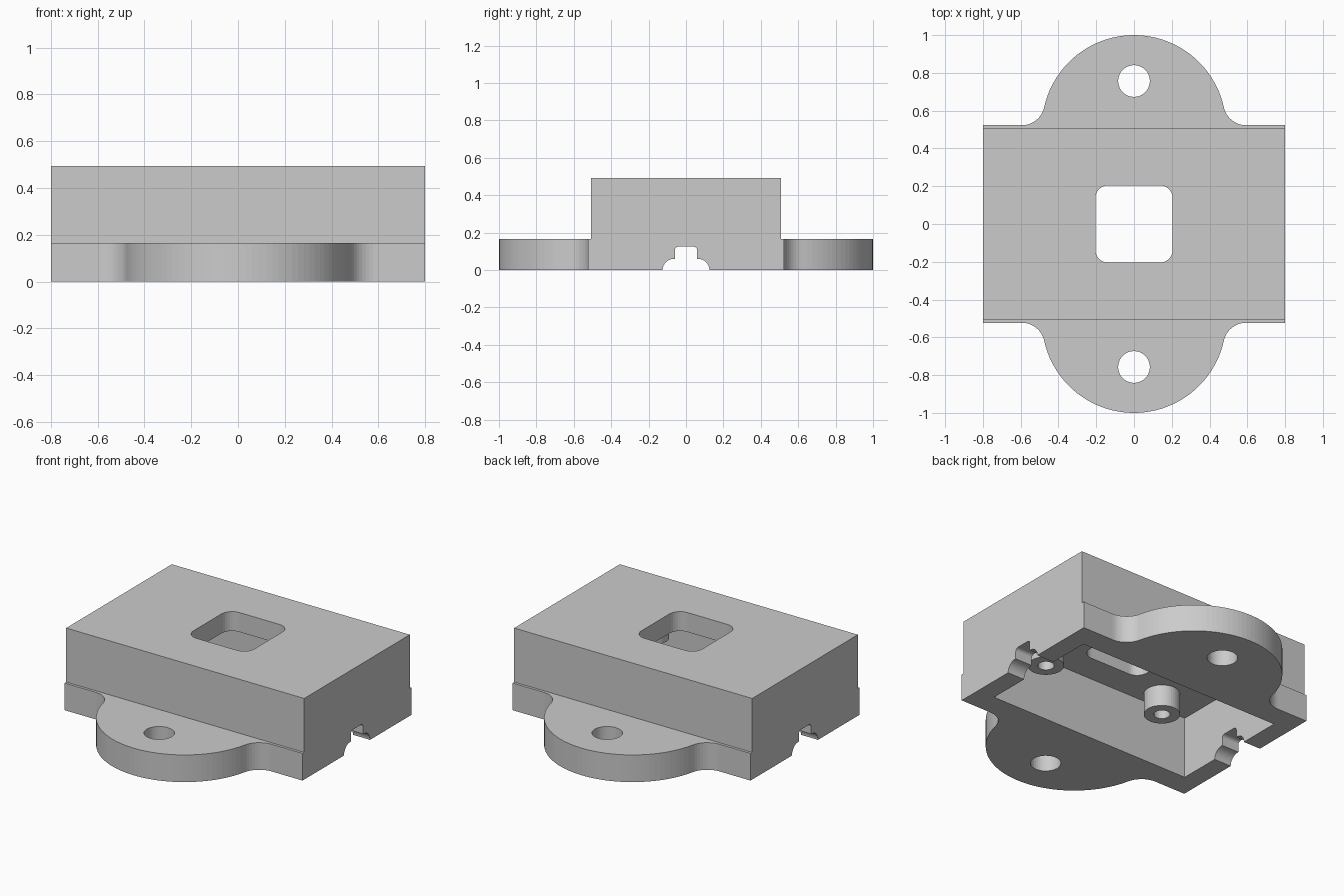
import bpy, bmesh
from math import sin, cos, pi, atan2, sqrt
from mathutils import Vector

cube = bpy.data.objects.get("Cube")
if cube:
    bpy.data.objects.remove(cube, do_unlink=True)

grey = bpy.data.materials.new("plain grey")
grey.use_nodes = True
grey.diffuse_color = (0.6, 0.6, 0.6, 1)
grey.node_tree.nodes["Principled BSDF"].inputs["Base Color"].default_value = (0.6, 0.6, 0.6, 1)


def arc(cx, cy, r, start, end, steps):
    return [(cx + r * cos(start + (end - start) * i / steps),
             cy + r * sin(start + (end - start) * i / steps)) for i in range(steps + 1)]


def circle(cx, cy, r, steps=40):
    return arc(cx, cy, r, 0, 2 * pi, steps)[:-1]


def rectangle(hx, hy):
    return [(-hx, -hy), (hx, -hy), (hx, hy), (-hx, hy)]


def prism(name, outline, low, high, along_x=False):
    """Extrude an outline along z, or along x when the outline is in y and z."""
    bm = bmesh.new()
    place = (lambda a, b: (low, a, b)) if along_x else (lambda a, b: (a, b, low))
    face = bm.faces.new([bm.verts.new(place(a, b)) for a, b in outline])
    moved = bmesh.ops.extrude_face_region(bm, geom=[face])["geom"]
    shift = Vector((high - low, 0, 0) if along_x else (0, 0, high - low))
    bmesh.ops.translate(bm, vec=shift, verts=[v for v in moved if isinstance(v, bmesh.types.BMVert)])
    bmesh.ops.recalc_face_normals(bm, faces=bm.faces)
    mesh = bpy.data.meshes.new(name)
    bm.to_mesh(mesh)
    bm.free()
    mesh.materials.append(grey)
    obj = bpy.data.objects.new(name, mesh)
    bpy.context.collection.objects.link(obj)
    return obj


def combine(body, tool, operation):
    """Apply one boolean and discard the tool."""
    mod = body.modifiers.new("combine", "BOOLEAN")
    mod.object, mod.operation, mod.solver = tool, operation, "EXACT"
    bpy.context.view_layer.update()
    graph = bpy.context.evaluated_depsgraph_get()
    mesh = bpy.data.meshes.new_from_object(body.evaluated_get(graph))
    body.modifiers.clear()
    body.data = mesh
    bpy.data.objects.remove(tool, do_unlink=True)


# Base flange: a rounded ear blended into each long side
HALF_X, HALF_Y, FLANGE_TOP, TOP = 0.8, 0.523, 0.165, 0.493
EAR_Y, EAR_R, FILLET = 0.513, 0.487, 0.12
fillet_y = HALF_Y + FILLET
fillet_x = sqrt((EAR_R + FILLET) ** 2 - (fillet_y - EAR_Y) ** 2)
lean = atan2(fillet_y - EAR_Y, fillet_x)
side = [(HALF_X, HALF_Y)]
side += arc(fillet_x, fillet_y, FILLET, -pi / 2, lean - pi, 10)
side += arc(0, EAR_Y, EAR_R, lean, pi - lean, 44)[1:-1]
side += arc(-fillet_x, fillet_y, FILLET, -lean, -pi / 2, 10)
side += [(-HALF_X, HALF_Y)]
body = prism("housing", side + [(-x, -y) for x, y in side], 0, FLANGE_TOP)

# Box on the flange, hollow from below
combine(body, prism("box", rectangle(HALF_X, 0.507), FLANGE_TOP, TOP), "UNION")
CEILING = 0.375
combine(body, prism("cavity", rectangle(0.685, 0.382), -0.1, CEILING), "DIFFERENCE")

# Screw posts hanging from the ceiling
for x in (-0.417, 0.417):
    combine(body, prism("post", circle(x, -0.258, 0.1), 0.245, CEILING + 0.03), "UNION")
    combine(body, prism("post_hole", circle(x, -0.258, 0.045, 24), 0.2, CEILING), "DIFFERENCE")

# Rounded square window in the top
w, r = 0.205, 0.07
window = []
for i, (sx, sy) in enumerate([(1, 1), (-1, 1), (-1, -1), (1, -1)]):
    window += arc(sx * (w - r), sy * (w - r), r, i * pi / 2, (i + 1) * pi / 2, 8)
combine(body, prism("window", window, 0.3, 0.6), "DIFFERENCE")

# Mounting holes in the ears
for y in (-0.757, 0.757):
    combine(body, prism("mounting_hole", circle(0, y, 0.084), -0.1, 0.3), "DIFFERENCE")

# Stepped cable notch through both end walls
half = [(0.125, -0.05)] + arc(0.065, 0, 0.06, 0, pi / 2, 8)
half += arc(0.04, 0.105, 0.02, 0, pi / 2, 5)
half[-6:-6] = [(0.06, 0.06)]
notch = half + [(-y, z) for y, z in reversed(half)]
combine(body, prism("cable_notch", notch, -1, 1, along_x=True), "DIFFERENCE")

for polygon in body.data.polygons:
    polygon.use_smooth = False
